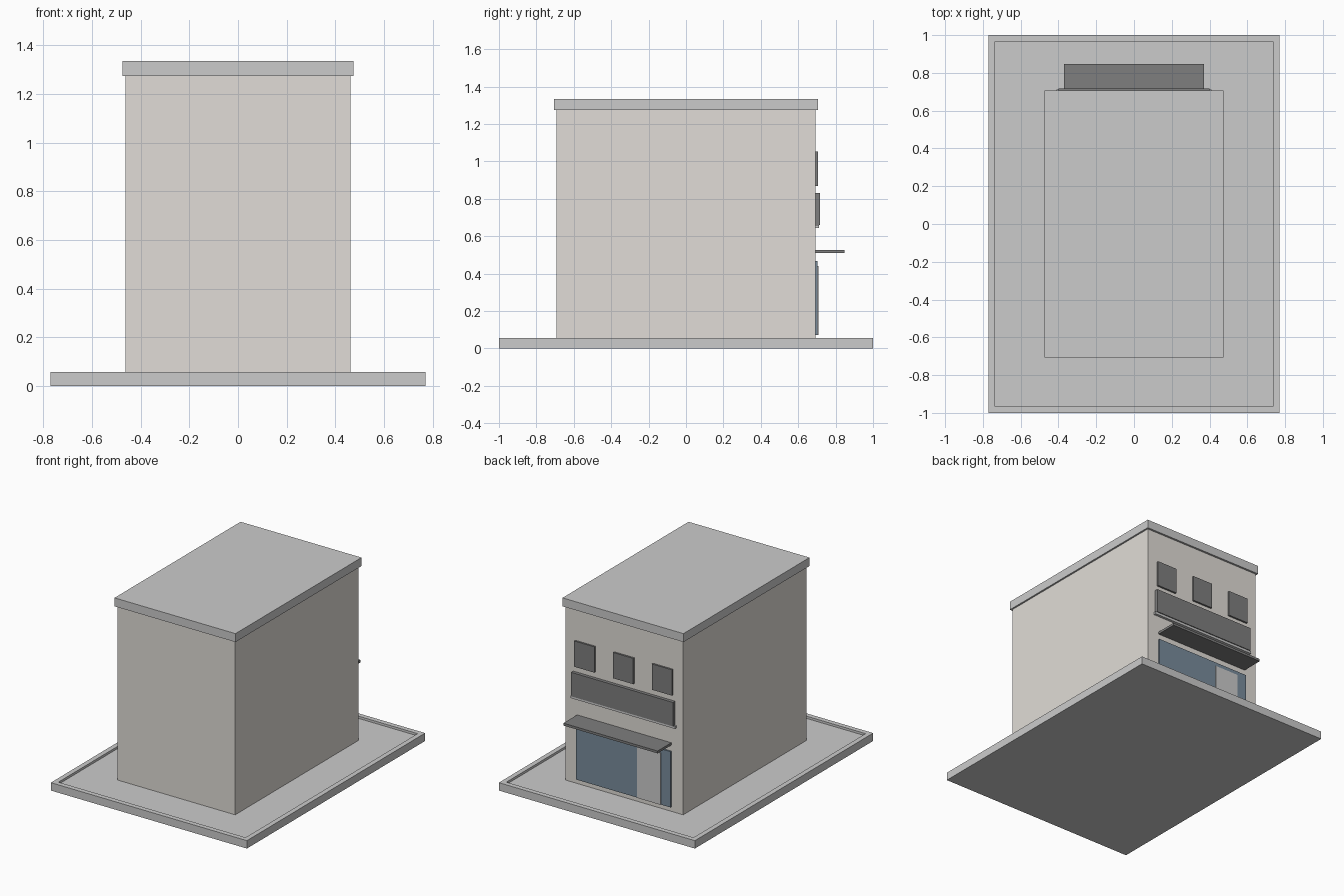
import bpy

if "Cube" in bpy.data.objects:
    bpy.data.objects.remove(bpy.data.objects["Cube"])


def material(name, color):
    m = bpy.data.materials.new(name)
    m.diffuse_color = (*color, 1)
    m.use_nodes = True
    m.node_tree.nodes["Principled BSDF"].inputs["Base Color"].default_value = m.diffuse_color
    return m


WALL = material("wall_beige", (0.75, 0.72, 0.68))
ROOF = material("roof_grey", (0.60, 0.60, 0.61))
SLAB = material("slab_grey", (0.69, 0.69, 0.69))
CURB = material("curb_grey", (0.55, 0.55, 0.55))
DARK = material("dark_grey", (0.21, 0.21, 0.21))
GLASS = material("blue_glass", (0.19, 0.26, 0.33))
DOOR = material("door_grey", (0.55, 0.56, 0.58))


def box(name, x, y, z, mat):
    """Box spanning the (min, max) ranges on each axis."""
    spans = (x, y, z)
    bpy.ops.mesh.primitive_cube_add(size=1, location=[(a + b) / 2 for a, b in spans])
    ob = bpy.context.object
    ob.name = name
    ob.scale = [b - a for a, b in spans]
    bpy.ops.object.transform_apply(location=False, rotation=False, scale=True)
    ob.data.materials.append(mat)
    return ob


# Ground slab with a raised curb around the edge
BX, BY, RIM = 0.77, 1.0, 0.035
box("ground_slab", (-BX, BX), (-BY, BY), (0, 0.04), SLAB)
for s, side in ((-1, "a"), (1, "b")):
    box("curb_long_" + side, sorted((s * BX, s * (BX - RIM))), (-BY, BY), (0.04, 0.056), CURB)
    box("curb_short_" + side, (-BX + RIM, BX - RIM),
        sorted((s * BY, s * (BY - RIM))), (0.04, 0.056), CURB)

# Main block and overhanging roof cap
W = 0.693
box("building_walls", (-0.463, 0.463), (-W, W), (0.04, 1.275), WALL)
box("roof_cap", (-0.475, 0.475), (-0.707, 0.707), (1.275, 1.335), ROOF)

# Upper windows
for i, cx in enumerate((-0.305, 0, 0.305)):
    box(f"upper_window_{i + 1}", (cx - 0.079, cx + 0.079), (W, 0.706), (0.87, 1.053), DARK)

# Sign panel and its ledge
box("sign_panel", (-0.4, 0.4), (W, 0.717), (0.66, 0.83), DARK)
box("sign_ledge", (-0.41, 0.41), (W, 0.711), (0.643, 0.66), CURB)

# Awning, shop window and door
box("awning", (-0.37, 0.37), (W, 0.847), (0.51, 0.527), DARK)
box("shop_window", (-0.372, 0.372), (W, 0.704), (0.072, 0.468), GLASS)
box("shop_door", (-0.295, -0.11), (W, 0.708), (0.072, 0.44), DOOR)
